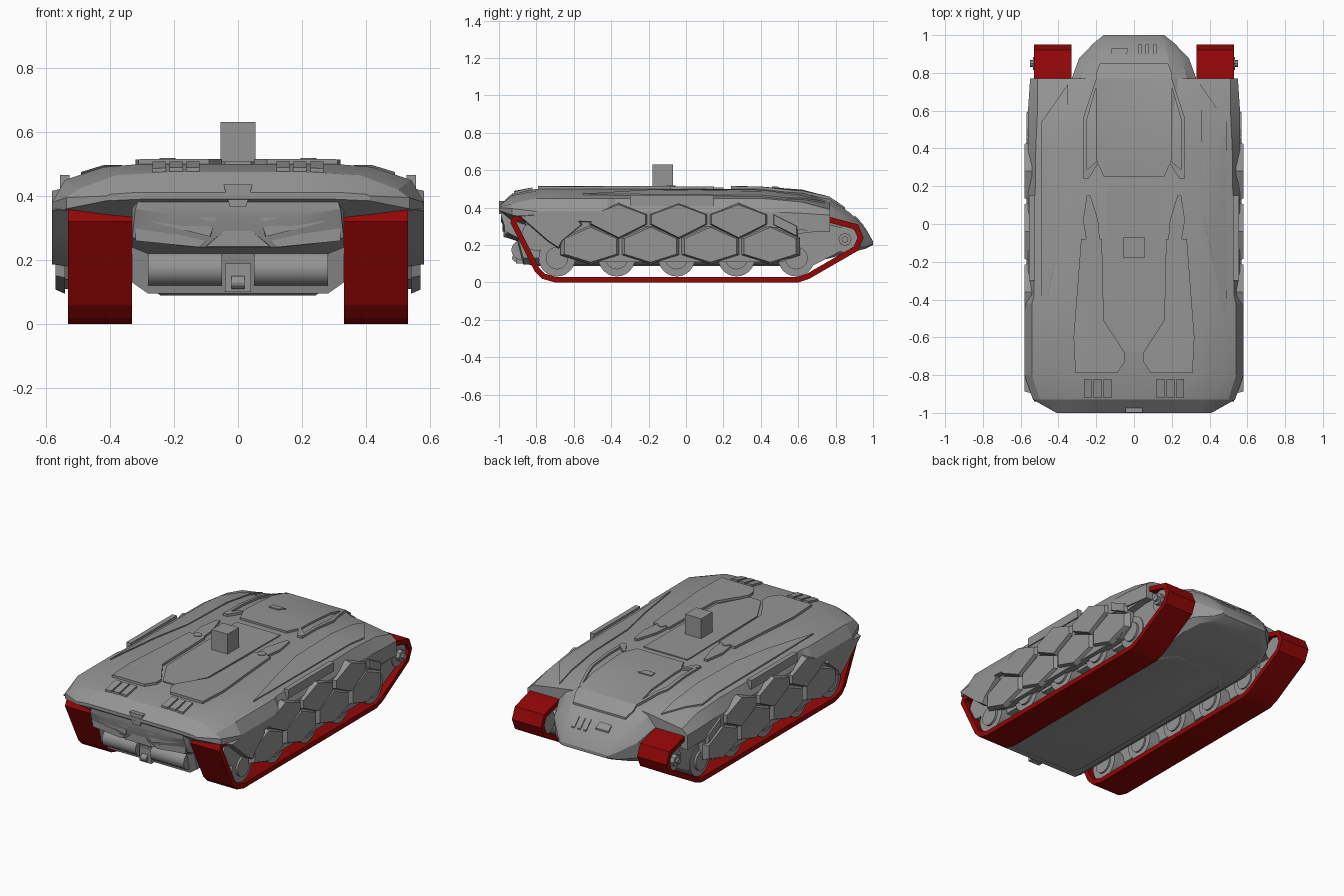
import bpy, bmesh, math
from mathutils import Vector, Matrix
from mathutils.bvhtree import BVHTree

# All sizes below are in hundredths of a unit
if "Cube" in bpy.data.objects:
    bpy.data.objects.remove(bpy.data.objects["Cube"], do_unlink=True)


def material(name, rgb):
    m = bpy.data.materials.new(name)
    m.use_nodes = True
    m.diffuse_color = (*rgb, 1)
    m.node_tree.nodes["Principled BSDF"].inputs["Base Color"].default_value = (*rgb, 1)
    return m


GREY = material("armour grey", (.3, .3, .3))
RED = material("track red", (.29, .002, .002))


def emit(name, bm, mat=GREY, mirror=True):
    bmesh.ops.recalc_face_normals(bm, faces=bm.faces)
    bm.transform(Matrix.Scale(.01, 4))
    me = bpy.data.meshes.new(name)
    bm.to_mesh(me)
    bm.free()
    me.materials.append(mat)
    ob = bpy.data.objects.new(name, me)
    bpy.context.collection.objects.link(ob)
    if mirror:
        ob.modifiers.new("mirror", "MIRROR").use_mirror_merge = False
    bpy.ops.object.select_all(action="DESELECT")
    ob.select_set(True)
    bpy.context.view_layer.objects.active = ob
    bpy.ops.object.shade_smooth_by_angle(angle=math.radians(18))


trees = []


def loft(name, stations):
    """Skin mirrored half sections (x, z) placed along y."""
    bm = bmesh.new()
    rings = []
    for y, half in stations:
        full = half + [(-x, z) for x, z in reversed(half)]
        rings.append([bm.verts.new((x, y, z)) for x, z in full])
    for a, b in zip(rings, rings[1:]):
        for i in range(len(a)):
            j = (i + 1) % len(a)
            bm.faces.new((a[i], a[j], b[j], b[i]))
    bm.faces.new(rings[0])
    bm.faces.new(rings[-1])
    trees.append(BVHTree.FromBMesh(bm))
    emit(name, bm, mirror=False)


def prism(name, pts, lo, hi, axis="x", mirror=True, taper=1):
    """Extrude an outline along x, y or z; taper shrinks the far end."""
    place = {"x": lambda u, v, w: (w, u, v), "y": lambda u, v, w: (u, w, v),
             "z": lambda u, v, w: (u, v, w)}[axis]
    cu, cv = (sum(p[k] for p in pts) / len(pts) for k in (0, 1))
    bm = bmesh.new()
    a = [bm.verts.new(place(u, v, lo)) for u, v in pts]
    b = [bm.verts.new(place(cu + (u - cu) * taper, cv + (v - cv) * taper, hi)) for u, v in pts]
    for i in range(len(a)):
        j = (i + 1) % len(a)
        bm.faces.new((a[i], a[j], b[j], b[i]))
    bm.faces.new(a)
    bm.faces.new(b)
    emit(name, bm, mirror=mirror)


def box(name, x, y, z, mirror=True):
    prism(name, [(x[0], y[0]), (x[1], y[0]), (x[1], y[1]), (x[0], y[1])], *z, "z", mirror=mirror)


def disc(name, u, v, r, lo, hi, axis="x", sides=24):
    turn = [2 * math.pi * i / sides for i in range(sides)]
    prism(name, [(u + r * math.cos(t), v + r * math.sin(t)) for t in turn], lo, hi, axis)


def surface(x, y):
    hits = [t.ray_cast(Vector((x, y, 99)), Vector((0, 0, -1)))[0] for t in trees]
    return max([h.z for h in hits if h], default=20)


def deck_plate(name, pts, height, mirror=True):
    """A plate that follows the deck below its outline."""
    bm = bmesh.new()
    bm.faces.new([bm.verts.new((x, y, 0)) for x, y in pts])
    cuts = [((0, y, 0), (0, 1, 0)) for y in (-93, -80, -38, 40, 62, 77, 88)]
    cuts += [((x, 0, 0), (1, 0, 0)) for x in (-20, 20, 30, 42)]
    for co, no in cuts:
        bmesh.ops.bisect_plane(bm, geom=bm.verts[:] + bm.edges[:] + bm.faces[:], plane_co=co, plane_no=no)
    bmesh.ops.triangulate(bm, faces=bm.faces)
    for v in bm.verts:
        v.co.z = surface(v.co.x, v.co.y) - .3
    top = bmesh.ops.extrude_face_region(bm, geom=bm.faces[:], use_keep_orig=True)["geom"]
    for v in top:
        if isinstance(v, bmesh.types.BMVert):
            v.co.z += height + .3
    emit(name, bm, mirror=mirror)


# Hull: wide upper shell, and a narrow body between the tracks
loft("upper_hull", [
    (-100, [(20, 41), (33, 41), (40, 40.5), (41, 40), (41, 38.5), (30, 39)]),
    (-93, [(20, 47.5), (38, 46.5), (50, 42), (53.5, 39.5), (53.5, 36), (32, 33)]),
    (-80, [(30, 50), (42, 49), (54, 45), (58, 38), (58, 34), (32, 29)]),
    (-42, [(30, 50), (42, 49), (54, 45), (58, 38), (58, 32), (32, 29)]),
    (-38, [(30, 50), (42, 49), (53, 45), (56, 38), (56, 30), (32, 29)]),
    (40, [(26, 50), (42, 48), (52, 45), (56, 38), (56, 30), (32, 29)]),
    (62, [(24, 48), (40, 45), (51, 43), (56, 37), (56, 28), (32, 28)]),
    (77, [(24, 43), (38, 41), (51, 39), (55, 36), (55, 27), (32, 27)])])
loft("lower_hull", [
    (-99, [(20, 40), (29, 40), (31, 39), (32, 36), (20, 34)]),
    (-96, [(20, 41), (30, 41), (33, 37), (33, 27), (12, 24)]),
    (-90, [(20, 41), (30, 41), (33, 37), (33, 24), (28, 22)]),
    (-87, [(20, 41), (30, 41), (33, 37), (33, 13), (28, 9.5)]),
    (40, [(20, 50), (26, 47), (33, 36), (33, 13), (28, 9.5)]),
    (62, [(20, 48.5), (27, 45), (33, 36), (33, 13), (28, 9.5)]),
    (77, [(20, 44.5), (28, 41), (33, 35), (33, 17), (28, 13)]),
    (88, [(18, 37), (25, 34), (29, 29), (28, 19), (24, 16)]),
    (96, [(16, 29), (19, 27), (21, 24), (20, 19), (16, 18)]),
    (100, [(14, 22), (15, 22), (16, 21.5), (16, 20.5), (14, 20)])])
prism("belly_plate", [(-22, -84), (22, -84), (25, -78), (25, 50), (17, 60), (-17, 60), (-25, 50), (-25, -78)],
      9.6, 8.9, "z", mirror=False, taper=.97)

# Tracks: a hollow loop, extruded sideways
loop = [(-94, 32), (-92, 36), (77, 35), (92, 31), (95, 24), (92, 17), (66, 2),
        (60, 0), (-70, 0), (-77, 2), (-81, 6)]
bm = bmesh.new()
face = bm.faces.new([bm.verts.new((33, y, z)) for y, z in loop])
face.normal_update()
bmesh.ops.inset_individual(bm, faces=[face], thickness=3, use_even_offset=True)
bmesh.ops.delete(bm, geom=[face], context="FACES")
out = bmesh.ops.extrude_face_region(bm, geom=bm.faces[:], use_keep_orig=True)["geom"]
bmesh.ops.translate(bm, vec=(20, 0, 0), verts=[v for v in out if isinstance(v, bmesh.types.BMVert)])
emit("track", bm, RED)

# Running gear
for i, y in enumerate((-69, -37, -5, 27, 59)):
    disc(f"road_wheel_{i}", y, 13, 9.8, 35, 51)
    disc(f"wheel_rim_{i}", y, 13, 6, 34, 52.3)
disc("front_idler", -80, 25, 8, 35, 51)
disc("rear_sprocket", 85, 23, 7, 35, 51)
disc("sprocket_hub", 85, 23, 3.5, 51, 53.5, sides=8)
disc("sprocket_cap", 85, 23, 1.8, 53.5, 55, sides=8)
prism("rear_gear_cover", [(54, 10), (66, 8), (89, 20), (91, 25), (89, 28), (76, 31), (54, 31)], 46, 50.5)
prism("gear_bulkhead", [(-86, 32), (-76, 12), (-60, 12), (56, 12), (60, 30)], 42, 47)

# Side skirts with a honeycomb of raised plates
prism("side_skirt", [(-66, 20), (-62, 14), (-50, 11), (52, 11), (60, 16), (60, 26), (77, 28), (77, 36), (-66, 36)],
      50, 55)
prism("front_skirt", [(-90, 36), (-60, 38), (-55, 31), (-66, 22), (-68, 18), (-74, 22), (-82, 29)],
      53, 58, taper=.93)
LOW = [(0, 9.5), (16, 14.5), (16, 24), (0, 31), (-16, 24), (-16, 14.5)]
HIGH = [(0, 23), (16, 31), (16, 36.5), (0, 42.5), (-16, 36.5), (-16, 31)]
for i in range(4):
    y = -51 + 32 * i
    prism(f"lower_skirt_plate_{i}", [(y + u, v) for u, v in LOW], 54, 57, taper=.87)
    if i < 3:
        prism(f"upper_skirt_plate_{i}", [(y + 15 + u, v) for u, v in HIGH], 54, 58, taper=.9)
prism("rear_skirt_plate", [(46, 31), (46, 37), (60, 30), (60, 24)], 54, 57, taper=.85)

# Raised deck panels
deck_plate("front_deck_panel", [(5, -73), (9, -79), (31, -79), (32, -60), (28, -8), (17, -8), (16, -51), (5, -68)], 1.5)
deck_plate("centre_deck_panel", [(-4, -68), (4, -68), (14, -50), (15, 20), (-15, 20), (-14, -50)], .7, False)
deck_plate("sponson_panel", [(35, 74), (49, 54), (49, -55), (37, 4)], .8)
deck_plate("rear_hatch", [(-18, 85), (18, 85), (20, 80), (20, 34), (16, 25), (-16, 25), (-20, 34), (-20, 80)], 1.2, False)
deck_plate("hatch_guard", [(20, 77), (27, 56), (27, 26), (25, 26), (25, 55), (19, 76)], 1.3)
deck_plate("hatch_guard_foot", [(20, 33), (27, 27), (27, 24), (24, 24), (19, 32)], 1.5)
deck_plate("hatch_handle", [(-11, 46), (-5, 46), (-2, 50), (-11, 50)], 1.8, False)
deck_plate("deck_fairing", [(18, -10), (25, -10), (27, 2), (25, 15), (23, 15), (19, 2)], 1.4)
for i in range(3):
    x = 12 + 5.2 * i
    deck_plate(f"front_vent_{i}", [(x, -92), (x + 4.2, -92), (x + 4.2, -82), (x, -82)], 1.2)
    x = 2 + 4 * i
    deck_plate(f"rear_slot_{i}", [(x, 90), (x + 2, 90), (x + 2, 95), (x, 95)], .8, False)
deck_plate("rear_socket", [(-12, 90), (-4, 90), (-3, 93), (-12, 93)], 1, False)
box("shoulder_strip", (52.5, 55.5), (-30, 15), (41, 46.5))
box("turret_mount", (-5.5, 5.5), (-18, -7), (48, 63), False)
disc("deck_nub", 22, -8, 2.5, 48, 51.8, "z", 12)

# Nose details
prism("nose_lamp", [(28, 37), (8, 32), (5, 34), (10, 36), (20, 37)], -96, -98.8, "y")
prism("lamp_frame", [(28, 36), (28, 32), (8, 27), (7, 30)], -94, -98, "y", taper=.92)
prism("nose_cheek", [(32, 31), (32, 26), (12, 24), (10, 26)], -94, -97, "y")
prism("nose_wedge", [(-4, 30), (4, 30), (11, 24), (-11, 24)], -92, -97.5, "y", mirror=False, taper=.9)
prism("nose_crest", [(-4.5, 43.5), (4.5, 43.5), (2.5, 36.5), (-2.5, 36.5)], -92, -99.9, "y", mirror=False)
disc("front_drum", -88, 17.3, 5.3, 5, 28)
box("tow_hook", (-4, 4), (-91, -86), (10, 19), False)
disc("tow_pin", -91, 13, 2, 0, 2, sides=12)
